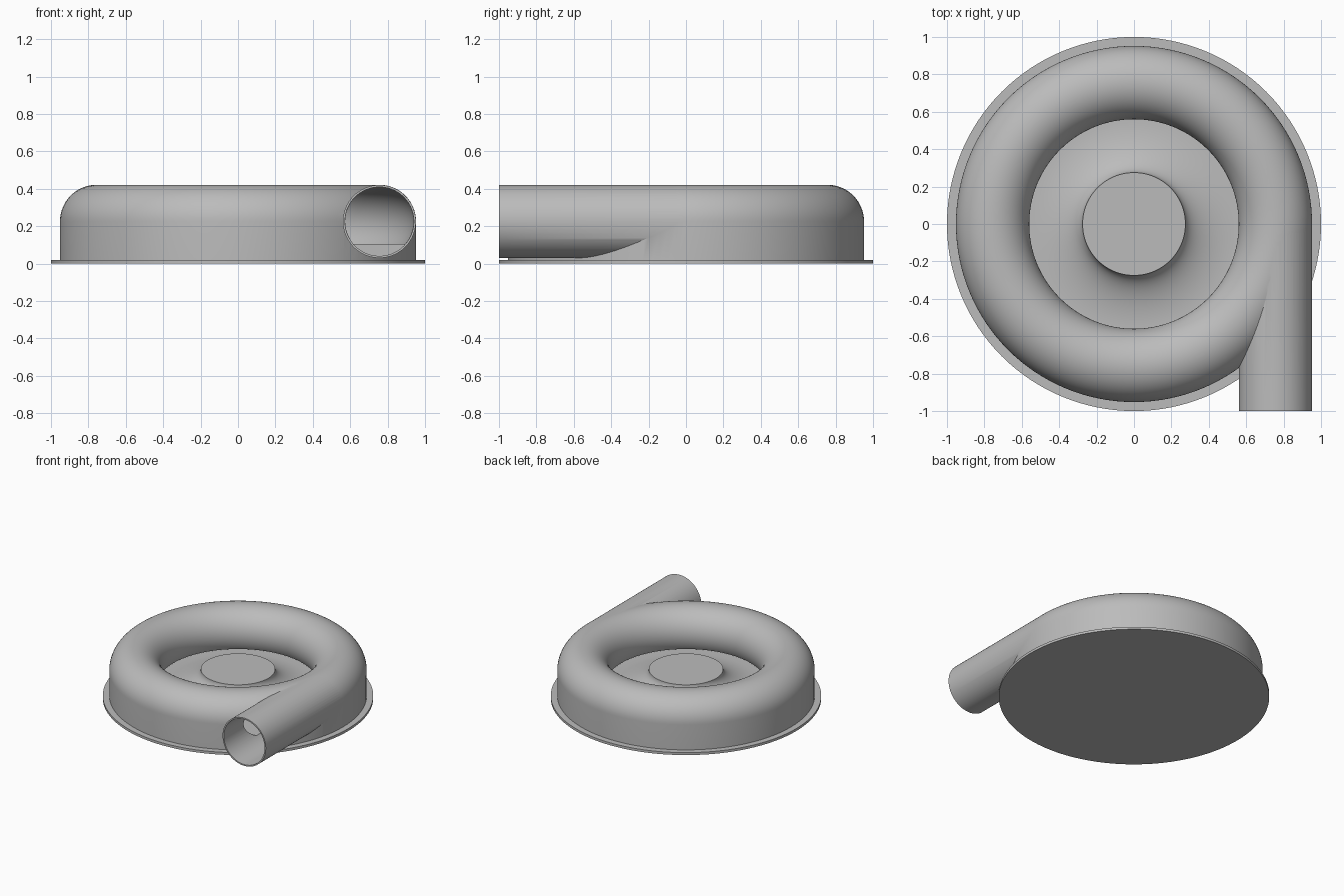
import bpy
import bmesh
from math import sin, cos, pi, radians, sqrt, asin
from mathutils import Matrix, Vector

if "Cube" in bpy.data.objects:
    bpy.data.objects.remove(bpy.data.objects["Cube"])

RING, TUBE, BORE, MID = 0.756, 0.196, 0.183, 0.225   # volute ring, tube, bore, axis height
FLOOR = 0.105

metal = bpy.data.materials.new("cast_grey")
metal.use_nodes = True
grey = (0.5, 0.5, 0.5, 1)
metal.diffuse_color = grey
metal.node_tree.nodes["Principled BSDF"].inputs["Base Color"].default_value = grey


def add_object(name, bm):
    bmesh.ops.recalc_face_normals(bm, faces=bm.faces)
    mesh = bpy.data.meshes.new(name)
    bm.to_mesh(mesh)
    bm.free()
    mesh.materials.append(metal)
    obj = bpy.data.objects.new(name, mesh)
    bpy.context.collection.objects.link(obj)
    return obj


def lathe(name, profile, steps=128):
    """Revolve a closed (radius, height) outline about z."""
    bm = bmesh.new()
    verts = [bm.verts.new((r, 0, z)) for r, z in profile]
    edges = [bm.edges.new((a, b)) for a, b in zip(verts, verts[1:] + verts[:1])]
    bmesh.ops.spin(bm, geom=verts + edges, axis=(0, 0, 1), cent=(0, 0, 0),
                   angle=2 * pi, steps=steps, use_merge=True)
    bmesh.ops.remove_doubles(bm, verts=bm.verts, dist=1e-5)
    bmesh.ops.dissolve_degenerate(bm, edges=bm.edges, dist=1e-6)
    return add_object(name, bm)


def rod(name, radius, y0, y1):
    """Cylinder along y on the outlet axis."""
    bm = bmesh.new()
    place = Matrix.Translation(Vector((RING, (y0 + y1) / 2, MID))) @ Matrix.Rotation(pi / 2, 4, "X")
    bmesh.ops.create_cone(bm, cap_ends=True, segments=96, radius1=radius,
                          radius2=radius, depth=y1 - y0, matrix=place)
    return add_object(name, bm)


def arc(radius, start, end, count=40):
    span = [start + (end - start) * i / count for i in range(count + 1)]
    return [(RING + radius * cos(a), MID + radius * sin(a)) for a in span]


def combine(target, tool, operation):
    mod = target.modifiers.new(operation.lower(), "BOOLEAN")
    mod.operation, mod.object, mod.solver = operation, tool, "EXACT"
    bpy.context.view_layer.objects.active = target
    bpy.ops.object.modifier_apply(modifier=mod.name)
    bpy.data.objects.remove(tool)


def smooth(obj):
    bpy.ops.object.select_all(action="DESELECT")
    obj.select_set(True)
    bpy.context.view_layer.objects.active = obj
    bpy.ops.object.shade_smooth_by_angle(angle=radians(30))


# Flat mounting plate
plate = lathe("base_plate", [(0, 0), (1, 0), (1, 0.02), (0, 0.02)])

# Housing: hub, concave flare, well floor, rounded ring, straight outer wall
flare = [(0.56 - 0.285 * cos(t), 0.235 - 0.13 * sin(t))
         for t in (i * pi / 48 for i in range(25))]
lip = pi + asin((MID - FLOOR) / TUBE)
outline = [(0, 0.01), (0, 0.235)] + flare + arc(TUBE, lip, 0)
outline.append((RING + TUBE, 0.01))
housing = lathe("volute_housing", outline)

# Outlet pipe running tangentially to the front
combine(housing, rod("outlet_pipe", TUBE - 0.001, -1, 0), "UNION")

# Hollow channel with a slot into the well, then the outlet bore
low = asin((MID - FLOOR + 0.001) / BORE)
slot = asin((MID - FLOOR - 0.02) / BORE)
channel = [(0.575, FLOOR - 0.001), (0.575, FLOOR + 0.02)] + arc(BORE, pi + slot, -low)
combine(housing, lathe("channel_cutter", channel), "DIFFERENCE")
combine(housing, rod("bore_cutter", BORE + 0.001, -1.1, 0), "DIFFERENCE")

for part in (plate, housing):
    smooth(part)
